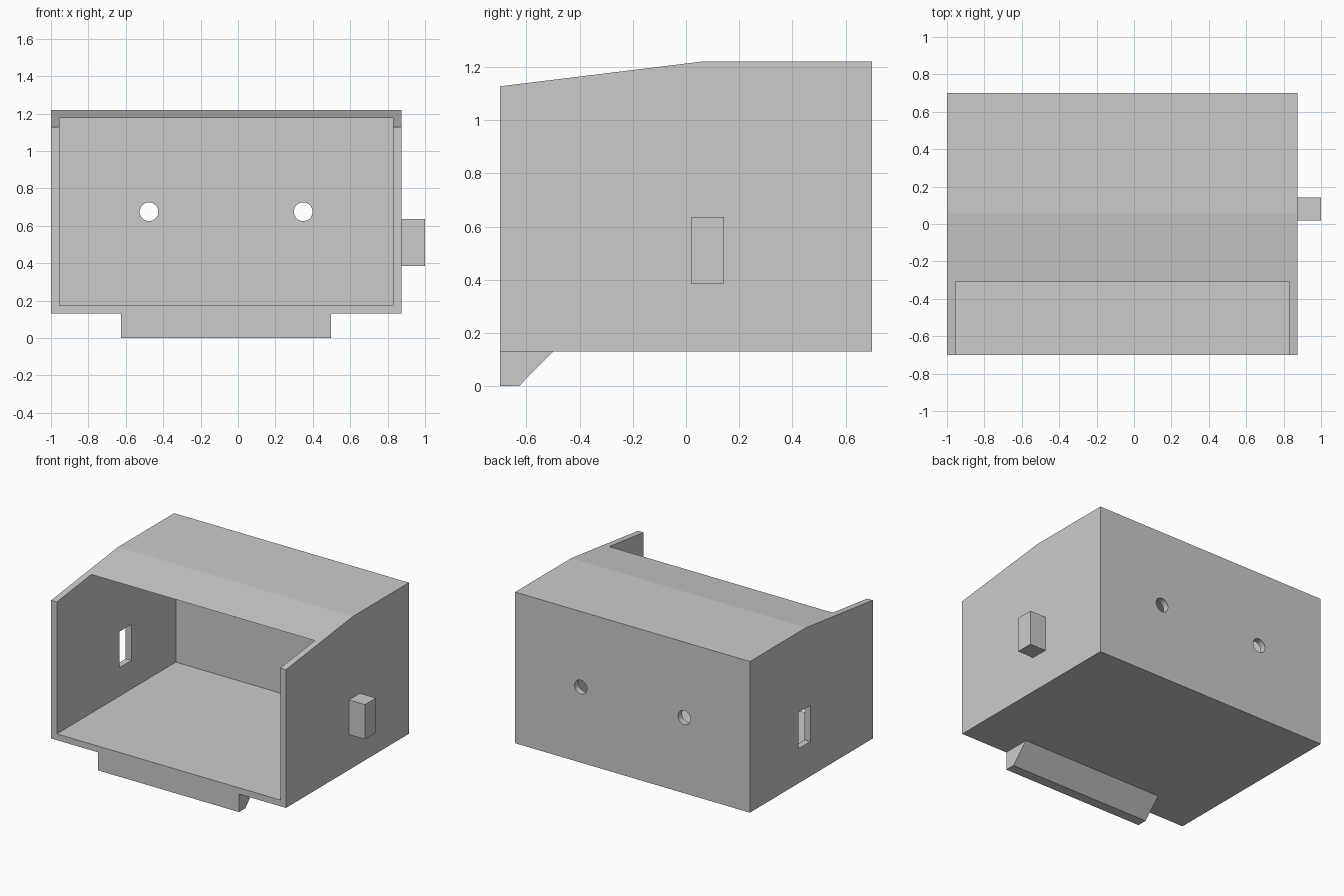
import bpy, bmesh, math
from mathutils import Matrix, Vector

if "Cube" in bpy.data.objects:
    bpy.data.objects.remove(bpy.data.objects["Cube"])


def make_object(name, bm):
    bmesh.ops.recalc_face_normals(bm, faces=bm.faces)
    mesh = bpy.data.meshes.new(name)
    bm.to_mesh(mesh)
    bm.free()
    obj = bpy.data.objects.new(name, mesh)
    bpy.context.collection.objects.link(obj)
    return obj


def prism(name, profile, x0, x1):
    """Extrude a (y, z) side profile from x0 to x1."""
    bm = bmesh.new()
    face = bm.faces.new([bm.verts.new((x0, y, z)) for y, z in profile])
    ext = bmesh.ops.extrude_face_region(bm, geom=[face])
    verts = [v for v in ext["geom"] if isinstance(v, bmesh.types.BMVert)]
    bmesh.ops.translate(bm, verts=verts, vec=Vector((x1 - x0, 0, 0)))
    return make_object(name, bm)


def box(name, x, y, z):
    return prism(name, [(y[0], z[0]), (y[1], z[0]), (y[1], z[1]), (y[0], z[1])], *x)


def hole(name, x, z, radius):
    """Round cutter running along y through the back wall."""
    bm = bmesh.new()
    bmesh.ops.create_cone(bm, cap_ends=True, segments=32, radius1=radius, radius2=radius, depth=0.3,
                          matrix=Matrix.Translation((x, 0.7, z)) @ Matrix.Rotation(math.pi / 2, 4, 'X'))
    return make_object(name, bm)


def combine(target, tool, operation):
    mod = target.modifiers.new(operation.lower(), 'BOOLEAN')
    mod.operation, mod.solver, mod.object = operation, 'EXACT', tool
    bpy.context.view_layer.objects.active = target
    bpy.ops.object.modifier_apply(modifier=mod.name)
    bpy.data.objects.remove(tool)


# Outer shell with a sloping front roof
body = prism("housing", [(-0.7, 0.13), (0.7, 0.13), (0.7, 1.22), (0.06, 1.22), (-0.7, 1.127)], -1.0, 0.873)

# Locking tab on the right wall and chamfered lip under the front edge
combine(body, box("side_tab", (0.85, 1.0), (0.018, 0.143), (0.385, 0.635)), 'UNION')
lip = [(-0.7, 0), (-0.628, 0), (-0.5, 0.13), (-0.5, 0.15), (-0.7, 0.15)]
combine(body, prism("front_lip", lip, -0.625, 0.498), 'UNION')

# Cavity: its flat ceiling breaks out through the sloping roof
combine(body, box("cavity", (-0.955, 0.828), (-0.9, 0.655), (0.175, 1.175)), 'DIFFERENCE')

# Slot matching the tab, and two screw holes in the back wall
combine(body, box("side_slot", (-1.1, -0.9), (0.012, 0.149), (0.38, 0.64)), 'DIFFERENCE')
for x in (-0.476, 0.349):
    combine(body, hole("screw_hole", x, 0.675, 0.05), 'DIFFERENCE')

body.select_set(True)
bpy.context.view_layer.objects.active = body
bpy.ops.object.shade_smooth_by_angle(angle=math.radians(5))
for poly in body.data.polygons:
    poly.use_smooth = False
